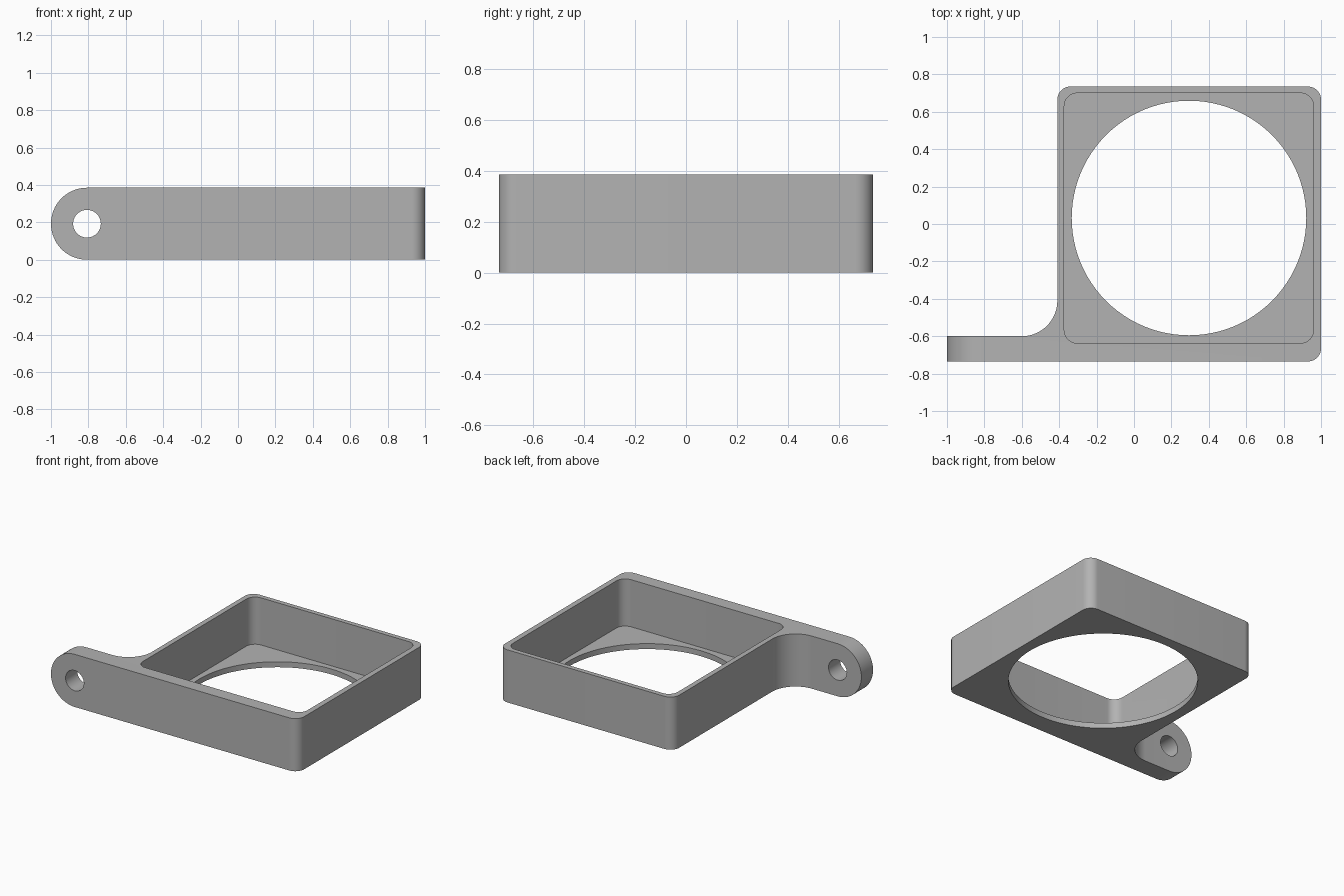
import bpy
import bmesh
from math import cos, sin, pi
from mathutils import Matrix, Vector

cube = bpy.data.objects.get("Cube")
if cube:
    bpy.data.objects.remove(cube, do_unlink=True)

# Main dimensions
HEIGHT = 0.385
MID = HEIGHT / 2
FLOOR = 0.04
LEFT, RIGHT = -0.41, 1.0
FRONT, BACK = -0.735, 0.735
LUG_BACK = -0.6
FILLET = 0.19
CORNER = 0.07

grey = bpy.data.materials.new("grey plastic")
grey.use_nodes = True
colour = (0.45, 0.45, 0.45, 1)
grey.diffuse_color = colour
grey.node_tree.nodes["Principled BSDF"].inputs["Base Color"].default_value = colour


def arc(cx, cy, radius, start, end, steps=12):
    """Points along an arc; angles are in half turns."""
    angles = [pi * (start + (end - start) * i / steps) for i in range(steps + 1)]
    return [(cx + radius * cos(a), cy + radius * sin(a)) for a in angles]


def rounded_rectangle(x0, x1, y0, y1, r):
    return (arc(x0 + r, y0 + r, r, 1, 1.5) + arc(x1 - r, y0 + r, r, 1.5, 2)
            + arc(x1 - r, y1 - r, r, 0, 0.5) + arc(x0 + r, y1 - r, r, 0.5, 1))


def circle(cx, cy, r, steps):
    return arc(cx, cy, r, 0, 2, steps)[:-1]


def prism(name, outline, low, high, sideways=False):
    """Extrude an outline along z, or along y when sideways."""
    bm = bmesh.new()
    face = bm.faces.new([bm.verts.new((u, v, low)) for u, v in outline])
    sides = bmesh.ops.extrude_face_region(bm, geom=[face])["geom"]
    top = [v for v in sides if isinstance(v, bmesh.types.BMVert)]
    bmesh.ops.translate(bm, verts=top, vec=Vector((0, 0, high - low)))
    if sideways:
        bm.transform(Matrix.Rotation(pi / 2, 4, "X"))
    bmesh.ops.recalc_face_normals(bm, faces=bm.faces[:])
    mesh = bpy.data.meshes.new(name)
    bm.to_mesh(mesh)
    bm.free()
    mesh.materials.append(grey)
    obj = bpy.data.objects.new(name, mesh)
    bpy.context.collection.objects.link(obj)
    return obj


def carve(target, cutter, operation="DIFFERENCE"):
    cutter.hide_render = True
    mod = target.modifiers.new(cutter.name, "BOOLEAN")
    mod.operation = operation
    mod.solver = "EXACT"
    mod.object = cutter
    bpy.ops.object.modifier_apply(modifier=mod.name)
    bpy.data.objects.remove(cutter, do_unlink=True)


# Plan outline: square frame with a lug blending into its left wall
plan = [(-1.1, FRONT)]
plan += arc(RIGHT - CORNER, FRONT + CORNER, CORNER, 1.5, 2)
plan += arc(RIGHT - CORNER, BACK - CORNER, CORNER, 0, 0.5)
plan += arc(LEFT + CORNER, BACK - CORNER, CORNER, 0.5, 1)
plan += arc(LEFT - FILLET, LUG_BACK + FILLET, FILLET, 2, 1.5, 20)
plan += [(-1.1, LUG_BACK)]
frame = prism("frame_with_lug", plan, -0.1, HEIGHT + 0.1)
bpy.context.view_layer.objects.active = frame
frame.select_set(True)

# Side profile gives the flat top and bottom and the round lug end
profile = arc(MID - 1, MID, MID, 0.5, 1.5, 32) + [(1.2, 0), (1.2, HEIGHT)]
carve(frame, prism("side_profile", profile, -1, 1, True), "INTERSECT")

# Square pocket, round opening in the floor, and pivot hole in the lug
pocket = rounded_rectangle(-0.373, 0.96, -0.637, 0.7, CORNER)
carve(frame, prism("pocket", pocket, FLOOR, 0.6))
carve(frame, prism("floor_opening", circle(0.294, 0.032, 0.627, 96), -0.2, 0.2))
carve(frame, prism("pivot_hole", circle(MID - 1, MID, 0.074, 40), 0.4, 0.9, True))

bpy.ops.object.shade_smooth_by_angle(angle=pi / 6)
